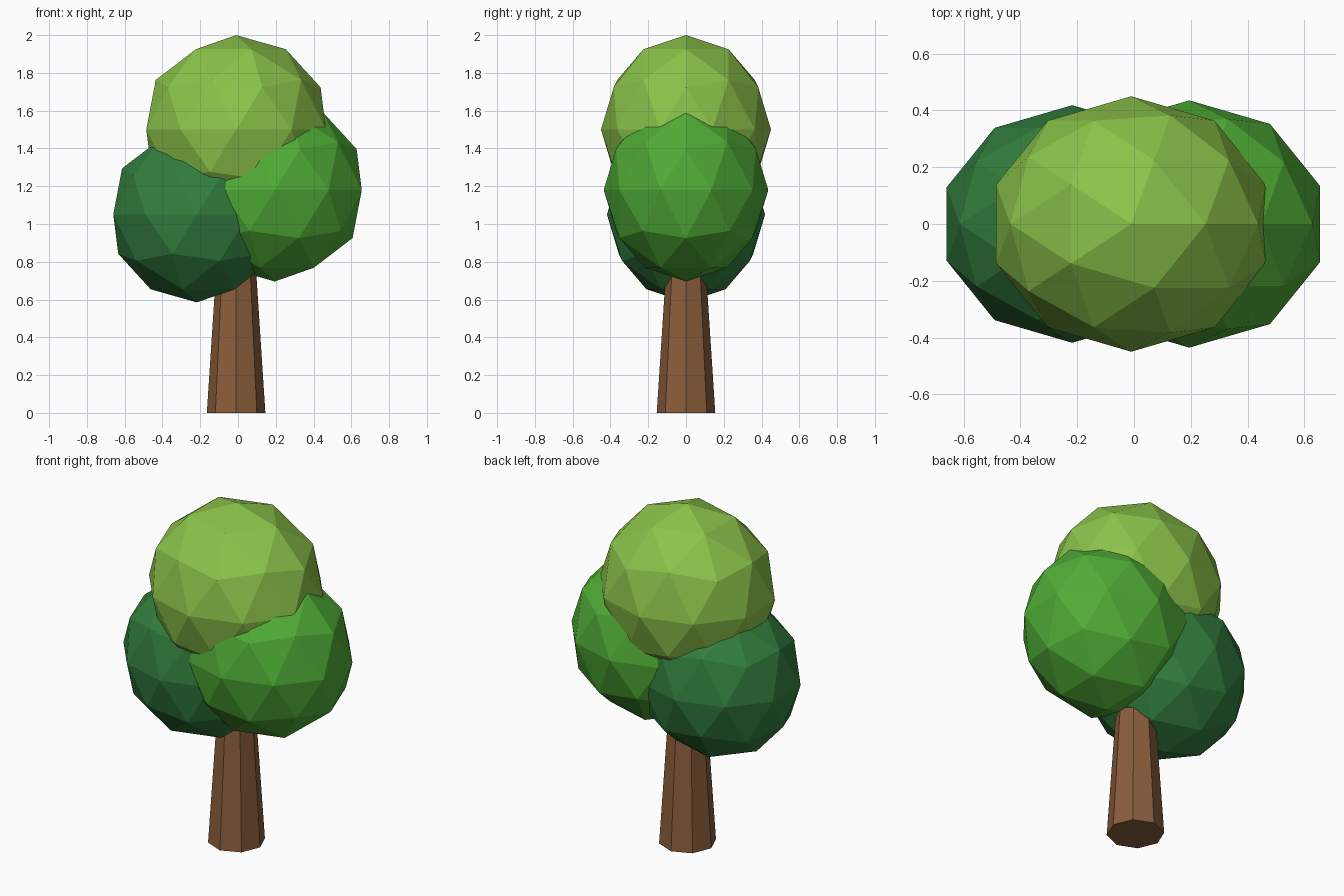
import bpy

cube = bpy.data.objects.get("Cube")
if cube:
    bpy.data.objects.remove(cube, do_unlink=True)


def srgb(*rgb):
    """8-bit display colour to linear RGBA."""
    lin = [(c / 255 / 12.92) if c < 11 else ((c / 255 + 0.055) / 1.055) ** 2.4 for c in rgb]
    return (*lin, 1)


def material(name, colour):
    mat = bpy.data.materials.new(name)
    mat.use_nodes = True
    mat.diffuse_color = colour
    bsdf = next(n for n in mat.node_tree.nodes if n.type == "BSDF_PRINCIPLED")
    bsdf.inputs["Base Color"].default_value = colour
    bsdf.inputs["Roughness"].default_value = 0.9
    return mat


def finish(name, mat):
    obj = bpy.context.object
    obj.name = obj.data.name = name
    obj.data.materials.append(mat)
    bpy.ops.object.shade_flat()


def foliage(name, x, z, radius, mat):
    """Faceted leaf ball, slightly flattened front to back."""
    bpy.ops.mesh.primitive_ico_sphere_add(subdivisions=2, radius=radius, location=(x, 0, z))
    bpy.context.object.scale.y = 0.9
    bpy.ops.object.transform_apply(location=False, rotation=False, scale=True)
    finish(name, mat)


# Tapered eight-sided trunk, its top buried in the leaves
trunk_height = 0.95
bpy.ops.mesh.primitive_cone_add(vertices=8, radius1=0.155, radius2=0.093, depth=trunk_height,
                                location=(-0.01, 0, trunk_height / 2))
finish("trunk", material("bark brown", srgb(139, 94, 60)))

# Three overlapping leaf balls
foliage("top_foliage", -0.01, 1.5, 0.5, material("light leaf green", srgb(139, 195, 74)))
foliage("left_foliage", 0.195, 1.18, 0.484, material("mid leaf green", srgb(80, 172, 54)))
foliage("right_foliage", -0.218, 1.05, 0.465, material("dark leaf green", srgb(50, 125, 62)))
